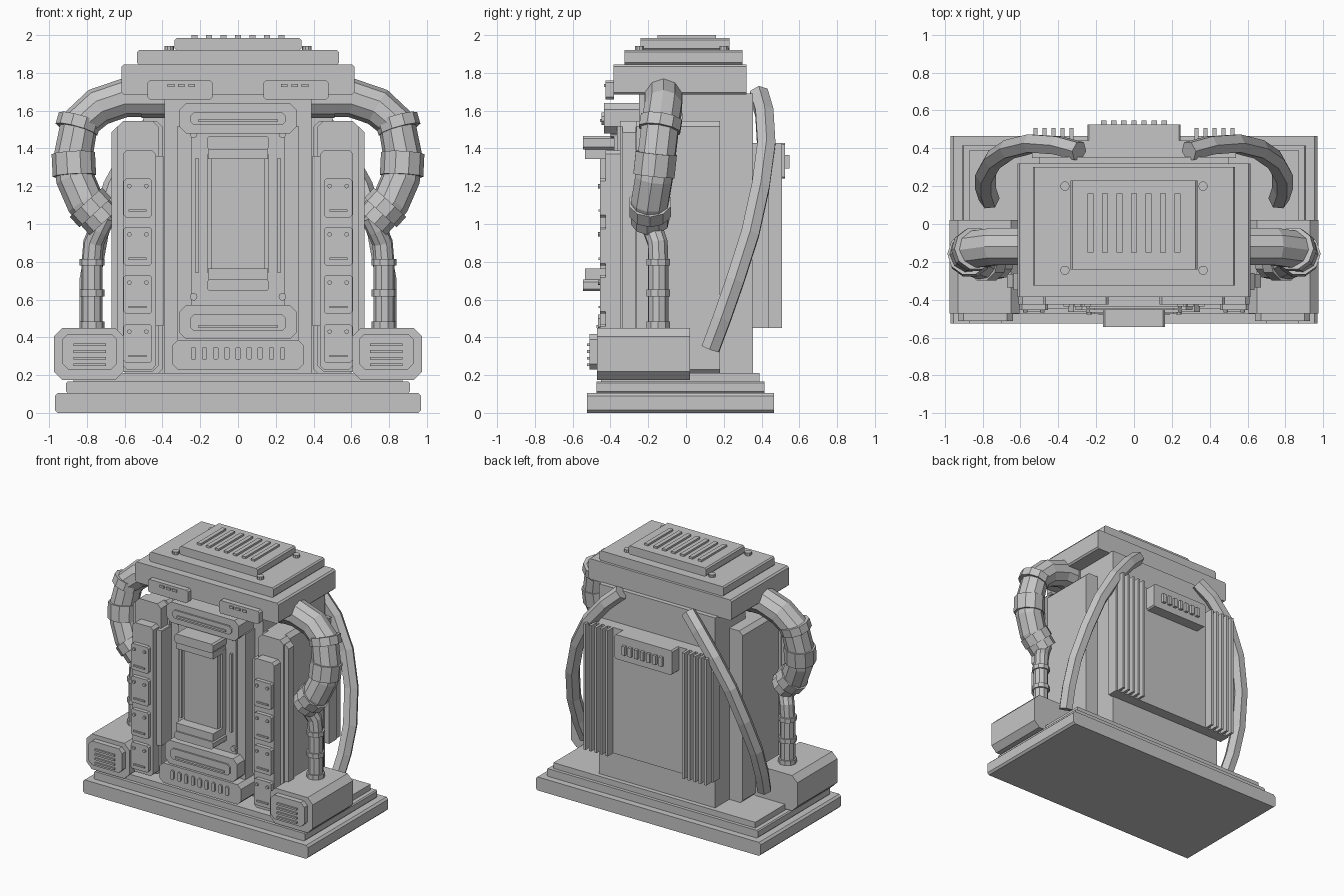
import bpy, bmesh, math
from mathutils import Vector

if "Cube" in bpy.data.objects:
    bpy.data.objects.remove(bpy.data.objects["Cube"])

gray = bpy.data.materials.new("machine gray")
gray.diffuse_color = (0.56, 0.56, 0.56, 1)
gray.use_nodes = True
gray.node_tree.nodes["Principled BSDF"].inputs["Base Color"].default_value = gray.diffuse_color


def finish(bm, name, mirror=False):
    bmesh.ops.recalc_face_normals(bm, faces=bm.faces)
    me = bpy.data.meshes.new(name)
    bm.to_mesh(me)
    bm.free()
    me.materials.append(gray)
    ob = bpy.data.objects.new(name, me)
    bpy.context.collection.objects.link(ob)
    if mirror:
        ob.modifiers.new("Mirror", 'MIRROR').use_mirror_merge = False
    return ob


def prism(bm, pts, axis, a, b):
    """Extrude a 2D outline along an axis (y: outline is xz, z: outline is xy)."""
    def at(p, t):
        return (p[0], t, p[1]) if axis == 'y' else (p[0], p[1], t)
    lo = [bm.verts.new(at(p, a)) for p in pts]
    hi = [bm.verts.new(at(p, b)) for p in pts]
    bm.faces.new(lo)
    bm.faces.new(hi)
    n = len(pts)
    for i in range(n):
        j = (i + 1) % n
        bm.faces.new((lo[i], lo[j], hi[j], hi[i]))


def outline(u0, u1, v0, v1, c):
    if c <= 0:
        return [(u0, v0), (u1, v0), (u1, v1), (u0, v1)]
    return [(u0 + c, v0), (u1 - c, v0), (u1, v0 + c), (u1, v1 - c),
            (u1 - c, v1), (u0 + c, v1), (u0, v1 - c), (u0, v0 + c)]


def boxes(name, items, mirror=False, c=0.0):
    bm = bmesh.new()
    for x, y, z in items:
        prism(bm, outline(*x, *z, c), 'y', *y)
    return finish(bm, name, mirror)


def box(name, x, y, z, c=0.0, mirror=False):
    return boxes(name, [(x, y, z)], mirror, c)


def discs(name, centers, r, axis, a, b, mirror=False, n=10):
    bm = bmesh.new()
    for u, v in centers:
        prism(bm, [(u + r * math.cos(2 * math.pi * i / n), v + r * math.sin(2 * math.pi * i / n))
                   for i in range(n)], axis, a, b)
    return finish(bm, name, mirror)


def add_tube(bm, path, r, n):
    path = [Vector(p) for p in path]
    rings = []
    up = Vector((0, 1, 0))
    for i, p in enumerate(path):
        t = (path[min(i + 1, len(path) - 1)] - path[max(i - 1, 0)]).normalized()
        up = (up - t * up.dot(t)).normalized()
        side = t.cross(up)
        rings.append([bm.verts.new(p + r * (math.cos(a) * up + math.sin(a) * side))
                      for a in (2 * math.pi * (k + 0.5) / n for k in range(n))])
    for A, B in zip(rings, rings[1:]):
        for k in range(n):
            j = (k + 1) % n
            bm.faces.new((A[k], A[j], B[j], B[k]))
    bm.faces.new(rings[0])
    bm.faces.new(rings[-1])


def tubes(name, paths, r, n):
    bm = bmesh.new()
    for p in paths:
        add_tube(bm, p, r, n)
    return finish(bm, name, True)


# stepped base
box("base_plate", (-.97, .97), (-.525, .465), (0, .105), .015)
box("base_step", (-.91, .91), (-.475, .415), (.105, .165), .008)
box("base_top", (-.87, .87), (-.45, .39), (.165, .21))

# core body, side towers and door
box("main_body", (-.5, .5), (-.02, .355), (.2, 1.69))
box("front_core", (-.39, .39), (-.25, 0), (.2, 1.69))
box("door_slab", (-.32, .32), (-.365, -.24), (.38, 1.52))
box("door_panel", (-.25, .25), (-.38, -.36), (.56, 1.5))
box("side_tower", (.4, .615), (-.27, .18), (.2, 1.545), .03, True)
box("tower_edge", (.42, .67), (-.335, -.265), (.22, 1.515), .03, True)
box("tower_front", (.42, .637), (-.35, -.26), (.22, 1.545), .03, True)

# lid tiers with grille and bolts
box("lid_lower", (-.617, .617), (-.385, .32), (1.685, 1.845), .012)
box("lid_middle", (-.535, .535), (-.325, .3), (1.845, 1.92), .01)
box("lid_upper", (-.335, .335), (-.24, .23), (1.92, 1.985), .01)
boxes("lid_grille", [((x - .016, x + .016), (-.15, .16), (1.98, 2.0))
                     for x in (-.231 + .077 * i for i in range(7))])
discs("lid_bolt", [(.365, .2), (.365, -.245)], .025, 'z', 1.91, 1.942, True)
box("lid_tag", (.135, .48), (-.425, -.38), (1.66, 1.76), .012, True)
boxes("tag_dash", [((x - .018, x + .018), (-.435, -.42), (1.725, 1.742))
                   for x in (.245, .3, .355)], True)

# front vent blocks
for nm, z0, z1, y in (("upper_vent", 1.48, 1.64, -.435), ("lower_vent", .39, .57, -.455)):
    box(nm + "_block", (-.31, .31), (y, -.235), (z0, z1), .035)
    box(nm + "_slot", (-.255, .255), (y - .012, y), (z0 + .045, z1 - .05), .02)
    box(nm + "_bar", (-.21, .21), (y - .02, y), (z0 + .06, z0 + .075))
box("grille_panel", (-.35, .35), (-.465, -.24), (.23, .385), .03)
boxes("grille_slot", [((x - .014, x + .014), (-.477, -.46), (.28, .35))
                      for x in (-.236 + .059 * i for i in range(9))], c=.008)

# central tube with end caps, rods and bolts
box("center_tube", (-.142, .142), (-.455, -.37), (.74, 1.37))
box("tube_side_strip", (.135, .162), (-.42, -.37), (.74, 1.37), 0, True)
boxes("tube_cap_outer", [((-.165, .165), (-.545, -.37), z) for z in ((.645, .705), (1.395, 1.465))], c=.012)
boxes("tube_cap_inner", [((-.16, .16), (-.535, -.37), z) for z in ((.705, .765), (1.345, 1.395))])
box("door_rod", (.208, .224), (-.4, -.37), (.74, 1.35), 0, True)
discs("door_bolt", [(.235, .615), (.235, 1.475)], .02, 'y', -.4, -.36, True)

# module columns
box("column_plate", (.435, .61), (-.425, -.34), (.23, 1.39), .02, True)
box("column_rail", (.392, .437), (-.38, -.25), (.46, 1.36), .005, True)
mods = [.265, .525, .78, 1.035]
boxes("module", [((.455, .605), (-.455, -.42), (z, z + .205)) for z in mods], True, .012)
discs("module_bolt", [(x, z + .165) for z in mods for x in (.485, .575)], .012, 'y', -.467, -.45, True, 8)
boxes("module_slit", [((.485, .58), (-.463, -.45), (z + .03, z + .042)) for z in mods], True)

# corner boxes with vents
box("corner_box", (.605, .975), (-.472, .022), (.175, .45), .045, True)
box("corner_vent", (.64, .93), (-.512, -.47), (.23, .418), .03, True)
boxes("vent_slat", [((.7, .87), (-.525, -.51), (z - .007, z + .007))
                    for z in (.255, .29, .325, .36)], True)

# large side pipes with collars
pipe = [(.38, -.12, 1.668), (.6, -.12, 1.668), (.74, -.12, 1.62), (.84, -.135, 1.53),
        (.872, -.155, 1.36), (.862, -.17, 1.24), (.81, -.19, 1.12), (.71, -.19, 1.01)]
tubes("side_pipe", [pipe], .103, 10)
tubes("pipe_collar", [[(.838, -.13, 1.56), (.855, -.14, 1.5)],
                      [(.872, -.157, 1.375), (.866, -.17, 1.255)],
                      [(.805, -.19, 1.115), (.755, -.19, 1.06)]], .115, 10)
tubes("pipe_start_collar", [[(.39, -.12, 1.668), (.51, -.12, 1.668)]], .106, 10)

# thin lower pipes with rings
tubes("lower_pipe", [[(.7, -.19, 1.04), (.735, -.175, .97), (.765, -.15, .9), (.773, -.147, .8),
                      (.773, -.147, .44)]], .055, 10)
tubes("lower_pipe_ring", [[(.773, -.147, z), (.773, -.147, z + .035)] for z in (.45, .617, .78)], .066, 10)

# back hoses
tubes("back_hose", [[(.29, .385, 1.69), (.4, .415, 1.59), (.54, .425, 1.42), (.66, .395, 1.2),
                     (.74, .34, .95), (.785, .26, .7), (.785, .19, .5), (.765, .13, .34)]], .055, 6)

# back panel, fins and connector block
box("back_panel", (-.54, .54), (.35, .44), (.45, 1.43))
boxes("back_fin", [((x - .01, x + .01), (.43, .507), (.45, 1.43))
                   for x in (.33, .378, .425, .473, .52)], True)
box("connector_block", (-.247, .247), (.43, .525), (1.24, 1.43), .01)
boxes("connector_pin", [((x - .014, x + .014), (.52, .547), (1.295, 1.365))
                        for x in (-.16 + .0533 * i for i in range(7))])
